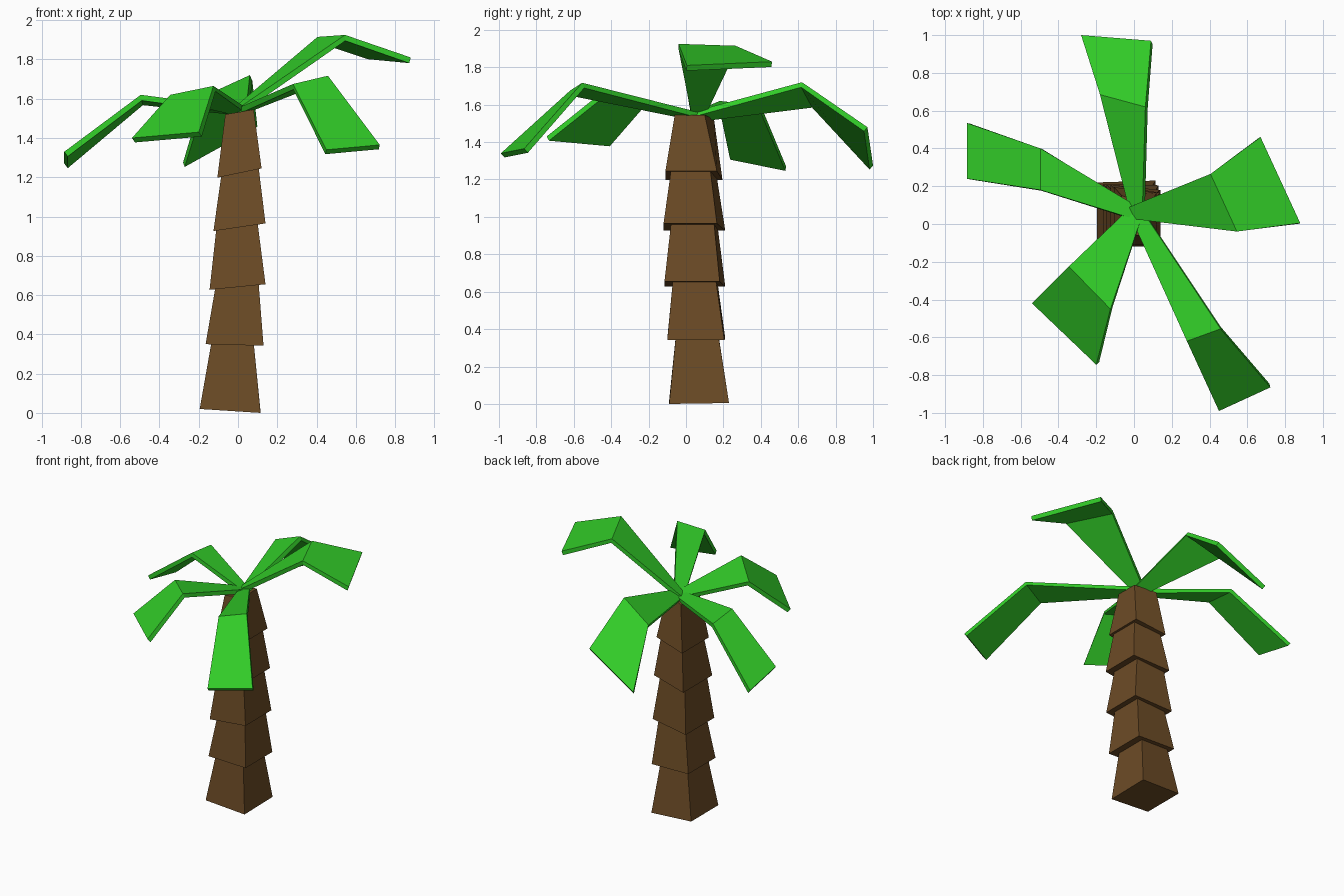
import bpy
import bmesh
from mathutils import Vector

if "Cube" in bpy.data.objects:
    bpy.data.objects.remove(bpy.data.objects["Cube"])


def material(name, rgb):
    m = bpy.data.materials.new(name)
    m.diffuse_color = (*rgb, 1)
    m.use_nodes = True
    m.node_tree.nodes["Principled BSDF"].inputs["Base Color"].default_value = m.diffuse_color
    return m


bark = material("bark brown", (0.15, 0.071, 0.019))
leaf_green = material("leaf green", (0.031, 0.60, 0.021))


def build(name, verts, faces, mat):
    me = bpy.data.meshes.new(name)
    bm = bmesh.new()
    vs = [bm.verts.new(v) for v in verts]
    for f in faces:
        bm.faces.new([vs[i] for i in f])
    bm.to_mesh(me)
    bm.free()
    me.materials.append(mat)
    ob = bpy.data.objects.new(name, me)
    bpy.context.collection.objects.link(ob)
    return ob


# Trunk: stacked tapering blocks, each ring is
# (left x, right x, front y, back-right y, back-left y, left z, right z)
rings = [
    ((-.195, .115, -.09, .23, .22, .02, .005), (-.135, .08, -.055, .175, .175, .36, .355)),
    ((-.165, .13, -.10, .205, .21, .35, .342), (-.115, .105, -.07, .16, .17, .64, .66)),
    ((-.145, .14, -.115, .18, .21, .627, .655), (-.11, .10, -.08, .15, .17, .94, .965)),
    ((-.125, .14, -.12, .165, .21, .926, .965), (-.085, .105, -.08, .13, .165, 1.21, 1.25)),
    ((-.105, .12, -.11, .165, .195, 1.198, 1.245), (-.065, .08, -.06, .10, .15, 1.52, 1.545)),
]


def ring(r):
    x0, x1, yf, ybr, ybl, zl, zr = r
    return [(x0, yf, zl), (x1, yf, zr), (x1, ybr, zr), (x0, ybl, zl)]


box_faces = [(3, 2, 1, 0), (4, 5, 6, 7)] + [
    (i, (i + 1) % 4, (i + 1) % 4 + 4, i + 4) for i in range(4)]
for n, (low, high) in enumerate(rings):
    verts = ring(low) + ring(high)
    if n == 0:  # base rests on its front right corner
        verts[1] = (verts[1][0], verts[1][1], 0)
    build(f"trunk_block_{n + 1}", verts, box_faces, bark)

# Fronds: bent two-panel blades, corners listed as bend (right, left) and
# tip (right, left) when looking outward from the crown
fronds = {
    "back": [(.06, .62, 1.72), (-.18, .685, 1.61), (.09, .97, 1.48), (-.28, 1.0, 1.275)],
    "left": [(-.495, .40, 1.595), (-.495, .18, 1.62), (-.885, .535, 1.27), (-.885, .24, 1.33)],
    "front_left": [(-.345, -.225, 1.62), (-.125, -.45, 1.665), (-.54, -.42, 1.40), (-.20, -.745, 1.43)],
    "front_right": [(.28, -.62, 1.675), (.458, -.555, 1.717), (.45, -.99, 1.34), (.722, -.865, 1.365)],
    "right": [(.545, -.04, 1.925), (.405, .265, 1.915), (.88, .005, 1.81), (.67, .46, 1.83)],
}
crown = Vector((0.01, .06, 1.545))
for name, pts in fronds.items():
    r, l, tr, tl = [Vector(p) for p in pts]
    out = (r + l) / 2 - crown
    out.z = 0
    out.normalize()
    side = (r - l).normalized() * .033
    root = crown - out * .03
    ob = build(f"{name}_frond", [root + side, root - side, r, l, tr, tl],
               [(0, 2, 3, 1), (2, 4, 5, 3)], leaf_green)
    mod = ob.modifiers.new("thickness", 'SOLIDIFY')
    mod.thickness = .03
    mod.offset = -1
